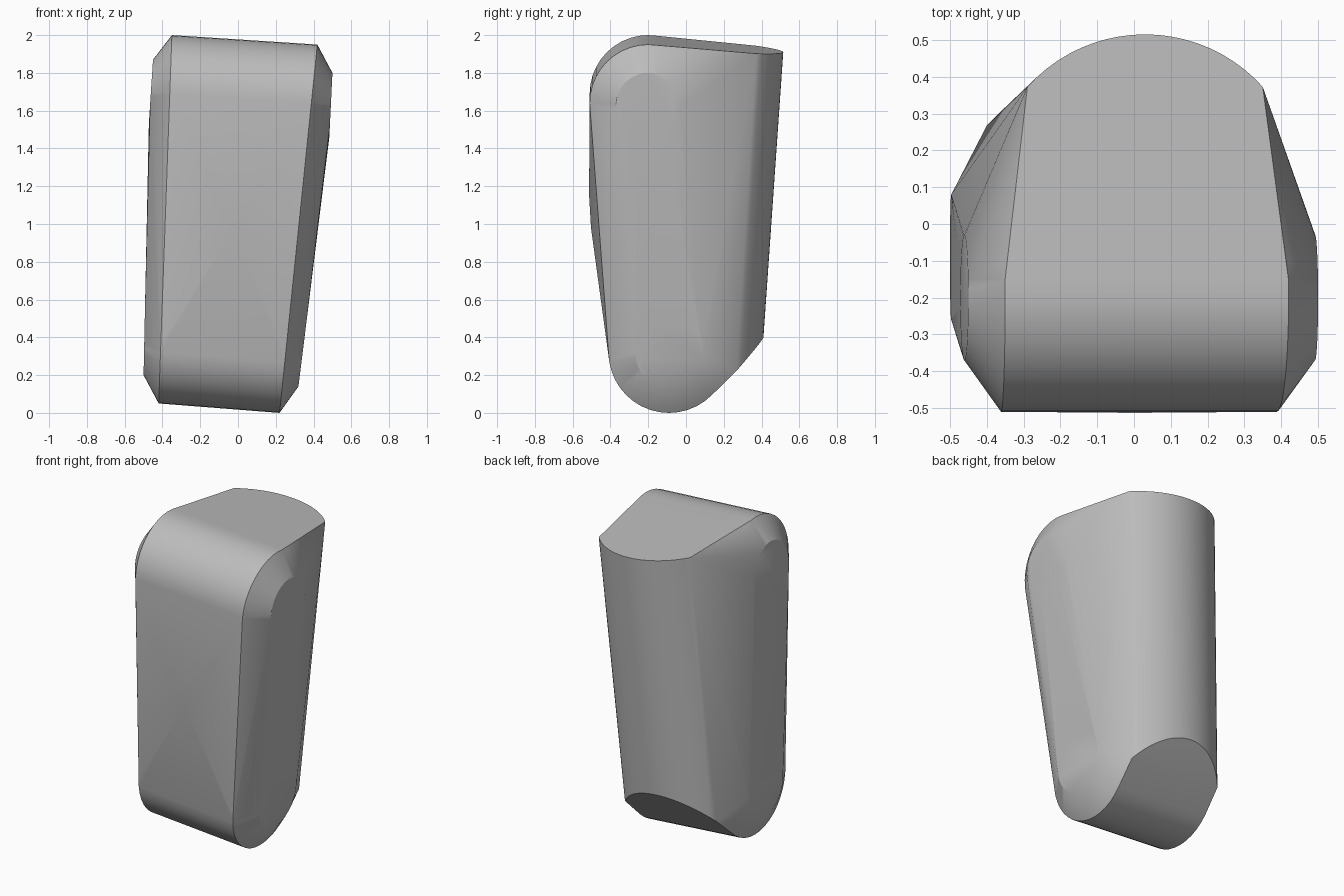
import bpy, bmesh, math

old = bpy.data.objects.get("Cube")
if old:
    bpy.data.objects.remove(old, do_unlink=True)

grey = bpy.data.materials.new("plain_grey")
grey.use_nodes = True
colour = (0.5, 0.5, 0.5, 1)
grey.diffuse_color = colour
grey.node_tree.nodes["Principled BSDF"].inputs["Base Color"].default_value = colour

bm = bmesh.new()


def ring(y, z, radius, x_at, steps=40):
    """Circle facing sideways whose x follows its height."""
    for i in range(steps):
        a = math.tau * i / steps
        pz = z + radius * math.sin(a)
        bm.verts.new((x_at(pz), y + radius * math.cos(a), pz))


def line(z0, x0, z1, x1):
    return lambda z: x0 + (x1 - x0) * (z - z0) / (z1 - z0)


def back_arc(x, y, radius, half_angle, z_at, steps=20):
    """Rounded back edge lying on a sloping cut."""
    for i in range(steps + 1):
        a = math.radians(half_angle) * (2 * i / steps - 1)
        px, py = x + radius * math.sin(a), y - radius + radius * math.cos(a)
        bm.verts.new((px, py, z_at(px, py)))


# Left side: bevel rim, then the smaller side panel
left_rim = line(0, 0.22, 1.95, 0.42)
ring(-0.2, 1.64, 0.31, left_rim)
ring(-0.09, 0.32, 0.32, left_rim)
ring(-0.2, 1.63, 0.17, line(1.45, 0.483, 1.8, 0.5))
ring(-0.09, 0.32, 0.18, line(0.14, 0.32, 1.45, 0.483))

# Right side: the same, raised a little
right_rim = line(0.05, -0.42, 2.0, -0.35)
ring(-0.2, 1.69, 0.31, right_rim)
ring(-0.09, 0.37, 0.32, right_rim)
ring(-0.2, 1.70, 0.17, line(1.53, -0.472, 1.87, -0.45))
ring(-0.09, 0.37, 0.17, line(0.2, -0.5, 1.53, -0.472))

# Rounded back, cut by a sloping top and a steep underside
back_arc(0.03, 0.515, 0.43, 48,
         lambda x, y: 1.91 - 0.065 * (x - 0.03) - 0.09 * (y - 0.515))
back_arc(-0.08, 0.41, 0.43, 48,
         lambda x, y: 0.4 - 0.065 * (x + 0.08) + 1.1 * (y - 0.41))

# Gentle swell in the middle of the front
bm.verts.new((0, -0.513, 1.15))
bm.verts.new((-0.02, -0.503, 0.98))

# Wrap everything in one skin
result = bmesh.ops.convex_hull(bm, input=bm.verts)
spare = {g for g in result["geom_interior"] + result["geom_unused"]
         if isinstance(g, bmesh.types.BMVert)}
bmesh.ops.delete(bm, geom=list(spare), context="VERTS")
bmesh.ops.recalc_face_normals(bm, faces=bm.faces)

mesh = bpy.data.meshes.new("rounded_block")
bm.to_mesh(mesh)
bm.free()
mesh.materials.append(grey)
block = bpy.data.objects.new("rounded_block", mesh)
bpy.context.collection.objects.link(block)
bpy.context.view_layer.objects.active = block
block.select_set(True)
bpy.ops.object.shade_smooth_by_angle(angle=math.radians(30))
